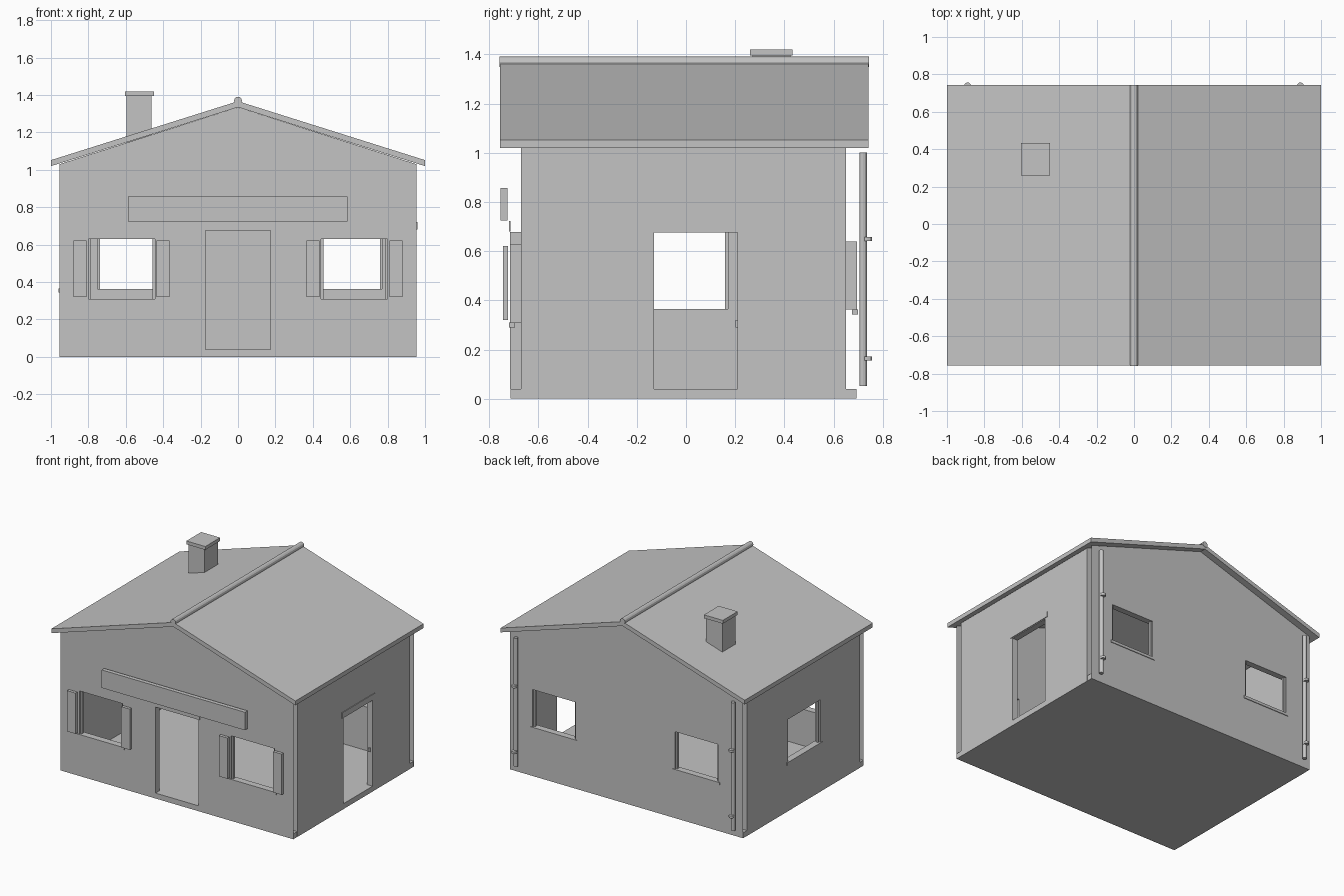
import bpy, bmesh, math
from mathutils import Vector

cube = bpy.data.objects.get("Cube")
if cube:
    bpy.data.objects.remove(cube, do_unlink=True)

grey = bpy.data.materials.new("plain_grey")
grey.use_nodes = True
grey.diffuse_color = (0.55, 0.55, 0.55, 1)
grey.node_tree.nodes["Principled BSDF"].inputs["Base Color"].default_value = (0.55, 0.55, 0.55, 1)

HALF, FRONT, BACK, THICK = 0.955, -0.715, 0.695, 0.045
EAVE = 1.03


def finish(name, bm):
    bmesh.ops.remove_doubles(bm, verts=bm.verts, dist=1e-5)
    bmesh.ops.recalc_face_normals(bm, faces=bm.faces)
    mesh = bpy.data.meshes.new(name)
    bm.to_mesh(mesh)
    bm.free()
    mesh.materials.append(grey)
    obj = bpy.data.objects.new(name, mesh)
    bpy.context.collection.objects.link(obj)
    return obj


def face(bm, points):
    return bm.faces.new([bm.verts.new(p) for p in points])


def box(name, low, high):
    """Axis-aligned box between two corners."""
    low, high = Vector(low), Vector(high)
    bm = bmesh.new()
    bmesh.ops.create_cube(bm, size=1)
    for v in bm.verts:
        v.co = Vector([(a + b) / 2 + c * (b - a) for a, b, c in zip(low, high, v.co)])
    return finish(name, bm)


def cylinder(name, centre, radius, length, sides=12, along_y=False):
    bm = bmesh.new()
    bmesh.ops.create_cone(bm, cap_ends=True, segments=sides, radius1=radius,
                          radius2=radius, depth=length)
    for v in bm.verts:
        if along_y:
            v.co = Vector((v.co.x, v.co.z, v.co.y))
        v.co += Vector(centre)
    return finish(name, bm)


# Each side maps (along, height, depth inward) to a point in space
SIDES = {
    "front": lambda u, v, d: Vector((u, FRONT + d, v)),
    "back": lambda u, v, d: Vector((u, BACK - d, v)),
    "left": lambda u, v, d: Vector((HALF - d, u, v)),
    "right": lambda u, v, d: Vector((-HALF + d, u, v)),
}


def wall(side, u0, u1, holes, apex=None):
    """Two skins joined only around the openings."""
    at = SIDES[side]
    us = sorted({u0, u1, *[u for h in holes for u in h[:2]]})
    vs = sorted({0, EAVE, *[v for h in holes for v in h[2:]]})
    bm = bmesh.new()
    for d in (0, THICK):
        for a, b in zip(us, us[1:]):
            for c, e in zip(vs, vs[1:]):
                mu, mv = (a + b) / 2, (c + e) / 2
                if not any(h[0] < mu < h[1] and h[2] < mv < h[3] for h in holes):
                    face(bm, [at(a, c, d), at(b, c, d), at(b, e, d), at(a, e, d)])
        if apex:
            face(bm, [at(u, EAVE, d) for u in us] + [at(0, apex, d)])
    for a, b, c, e in holes:
        ring = [(a, c), (b, c), (b, e), (a, e)]
        for p, q in zip(ring, ring[1:] + ring[:1]):
            # split the reveal at grid lines so it welds to both skins
            cuts = [(u, p[1]) for u in us if min(p[0], q[0]) <= u <= max(p[0], q[0])] \
                if p[1] == q[1] else \
                [(p[0], v) for v in vs if min(p[1], q[1]) <= v <= max(p[1], q[1])]
            for s, t in zip(cuts, cuts[1:]):
                face(bm, [at(*s, 0), at(*t, 0), at(*t, THICK), at(*s, THICK)])
    return finish(side + "_wall", bm)


def trim(name, side, u0, u1, v0, v1, d0=-0.005, d1=0.002):
    at = SIDES[side]
    p, q = at(u0, v0, d0), at(u1, v1, d1)
    return box(name, [min(s) for s in zip(p, q)], [max(s) for s in zip(p, q)])


def window_trim(side, hole):
    """Sill below the opening and slim jambs inside it."""
    a, b, c, e = hole
    trim(side + "_window_sill", side, a - 0.015, b + 0.015, c - 0.02, c, d1=0.02)
    trim(side + "_window_jamb", side, a, a + 0.012, c, e, 0.012, 0.03)
    trim(side + "_window_jamb", side, b - 0.012, b, c, e, 0.012, 0.03)


# Openings
front_windows = [(-0.8, -0.445, 0.31, 0.63), (0.445, 0.8, 0.31, 0.63)]
back_windows = [(-0.75, -0.395, 0.363, 0.64), (0.42, 0.77, 0.363, 0.64)]
side_window = (-0.21, 0.17, 0.365, 0.68)
front_door = (-0.175, 0.175, 0.04, 0.677)
side_door = (-0.13, 0.21, 0.04, 0.675)

# Floor and walls
box("floor", (-HALF + 0.001, FRONT + 0.001, 0), (HALF - 0.001, BACK - 0.001, 0.04))
wall("front", -HALF, HALF, front_windows + [front_door], apex=1.335)
wall("back", -HALF, HALF, back_windows, apex=1.335)
wall("left", FRONT + THICK, BACK - THICK, [side_door])
wall("right", FRONT + THICK, BACK - THICK, [side_window])

# Window and door trim
for hole in front_windows:
    window_trim("front", hole)
    for u in (hole[0] - 0.08, hole[1] + 0.01):
        trim("shutter", "front", u, u + 0.07, 0.32, 0.622, -0.03, -0.008)
for hole in back_windows:
    window_trim("back", hole)
window_trim("right", side_window)
trim("front_door_lintel", "front", -0.195, 0.19, 0.68, 0.723)
trim("side_door_lintel", "left", -0.15, 0.235, 0.68, 0.722)
trim("door_latch", "left", 0.202, 0.21, 0.29, 0.32, 0.015, 0.03)

# Blank sign board
trim("sign_board", "front", -0.588, 0.585, 0.724, 0.857, -0.04, -0.01)

# Roof: gable slab profile swept front to back
profile = [(-1, 1.02), (-1, 1.052), (0, 1.367), (1, 1.052), (1, 1.02), (0, 1.335)]
bm = bmesh.new()
for (x0, z0), (x1, z1) in zip(profile, profile[1:] + profile[:1]):
    face(bm, [(x0, -0.757, z0), (x1, -0.757, z1), (x1, 0.742, z1), (x0, 0.742, z0)])
for y in (-0.757, 0.742):
    face(bm, [(x, y, z) for x, z in profile[:3] + profile[5:]])
    face(bm, [(x, y, z) for x, z in profile[2:]])
finish("roof", bm)
cylinder("ridge_cap", (0, -0.0075, 1.37), 0.021, 1.503, along_y=True)

# Chimney
box("chimney", (-0.595, 0.27, 1.14), (-0.463, 0.425, 1.396))
box("chimney_cap", (-0.605, 0.26, 1.395), (-0.45, 0.433, 1.42))

# Drain pipes with brackets on the back corners
for x in (-0.89, 0.89):
    pipe = cylinder("drain_pipe", (x, 0.72, 0.527), 0.015, 0.95)
    for z in (0.163, 0.65):
        ring = cylinder("pipe_bracket", (x, 0.738, z), 0.019, 0.017)
